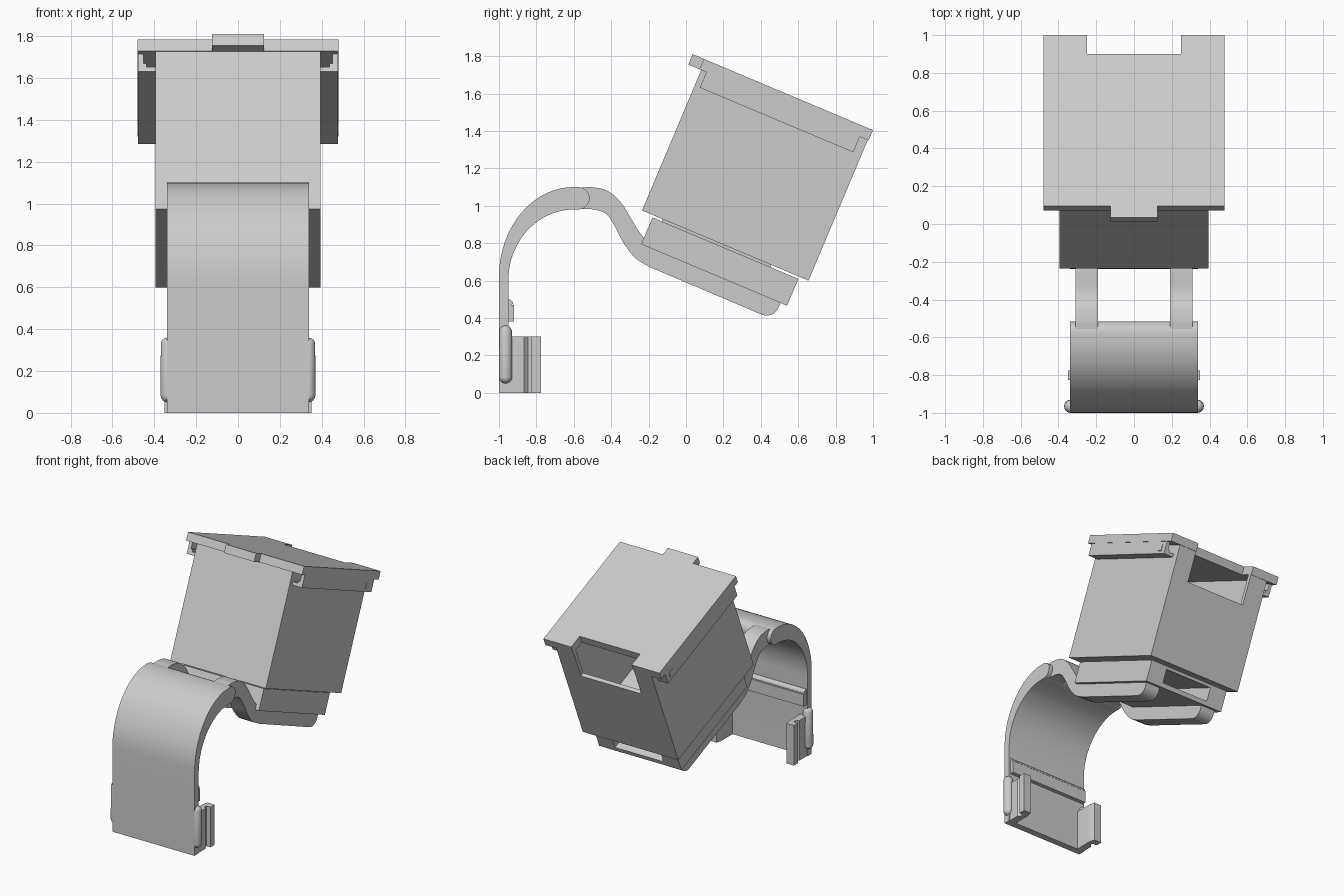
import bpy, bmesh, math
from mathutils import Vector

if "Cube" in bpy.data.objects:
    bpy.data.objects.remove(bpy.data.objects["Cube"])

grey = bpy.data.materials.new("light_grey")
grey.diffuse_color = (0.6, 0.6, 0.6, 1)
grey.use_nodes = True
grey.node_tree.nodes["Principled BSDF"].inputs["Base Color"].default_value = grey.diffuse_color

# Tilted frame of the container: u runs backward and down, w runs up
ORIGIN = Vector((0, -0.235, 0.975))
TILT = math.radians(22.85)
U = Vector((0, math.cos(TILT), -math.sin(TILT)))
W = Vector((0, math.sin(TILT), math.cos(TILT)))
X = Vector((1, 0, 0))


def local(x, u, w):
    return ORIGIN + X * x + U * u + W * w


def add_prism(bm, pts, vec):
    """Extrude a planar outline along vec."""
    verts = [bm.verts.new(p) for p in pts]
    face = bm.faces.new(verts)
    res = bmesh.ops.extrude_face_region(bm, geom=[face], use_keep_orig=True)
    moved = [g for g in res["geom"] if isinstance(g, bmesh.types.BMVert)]
    bmesh.ops.translate(bm, verts=moved, vec=vec)


def finish(name, bm, smooth=False):
    bmesh.ops.recalc_face_normals(bm, faces=bm.faces[:])
    me = bpy.data.meshes.new(name)
    bm.to_mesh(me)
    bm.free()
    me.materials.append(grey)
    ob = bpy.data.objects.new(name, me)
    bpy.context.collection.objects.link(ob)
    if smooth:
        bpy.ops.object.select_all(action='DESELECT')
        ob.select_set(True)
        bpy.context.view_layer.objects.active = ob
        bpy.ops.object.shade_smooth_by_angle(angle=math.radians(30))
    return ob


def prism(name, pts, vec, smooth=False):
    bm = bmesh.new()
    add_prism(bm, pts, vec)
    return finish(name, bm, smooth)


def blocks(name, boxes):
    """Blocks in the tilted frame, each (x0, x1, u0, u1, w0, w1)."""
    bm = bmesh.new()
    for x0, x1, u0, u1, w0, w1 in boxes:
        add_prism(bm, [local(x0, u0, w0), local(x1, u0, w0),
                       local(x1, u1, w0), local(x0, u1, w0)], W * (w1 - w0))
    return finish(name, bm)


def cuboid(name, x0, x1, y0, y1, z0, z1):
    return prism(name, [Vector(p) for p in ((x0, y0, z0), (x1, y0, z0), (x1, y1, z0), (x0, y1, z0))],
                 Vector((0, 0, z1 - z0)))


def arc(cy, cz, ry, rz, a0, a1, n):
    return [(cy + ry * math.cos(math.radians(a0 + (a1 - a0) * i / n)),
             cz + rz * math.sin(math.radians(a0 + (a1 - a0) * i / n))) for i in range(n + 1)]


def spline(pts, n=6):
    """Smooth curve through the points."""
    p = [Vector(q) for q in pts]
    p = [2 * p[0] - p[1]] + p + [2 * p[-1] - p[-2]]
    out = []
    for a, b, c, d in zip(p, p[1:], p[2:], p[3:]):
        for i in range(n):
            t = i / n
            out.append(0.5 * (2 * b + (c - a) * t + (2 * a - 5 * b + 4 * c - d) * t * t
                              + (3 * b - a - 3 * c + d) * t ** 3))
    return [tuple(q) for q in out] + [tuple(pts[-1])]


# Container: front and side walls, floor, and a back wall with a window
hw, t, depth, top = 0.395, 0.03, 0.966, 0.815
plan = [(-hw, 0), (hw, 0), (hw, depth - t), (hw - t, depth - t),
        (hw - t, t), (t - hw, t), (t - hw, depth - t), (-hw, depth - t)]
prism("container_walls", [local(x, u, 0) for x, u in plan], W * top)
blocks("container_floor", [(t - hw, hw - t, t, depth - t, 0, 0.04)])
back = [(-hw, 0), (hw, 0), (hw, top), (0.25, top), (0.25, 0.59),
        (-0.25, 0.59), (-0.25, top), (-hw, top)]
prism("container_back", [local(x, depth - t, w) for x, w in back], U * t)

# Lid with front tab and back notch
half = [(0.125, -0.075), (0.125, -0.01), (0.48, -0.01), (0.48, 0.971), (0.25, 0.971), (0.25, 0.862)]
lid = half + [(-x, u) for x, u in reversed(half)]
prism("lid", [local(x, u, top) for x, u in lid], W * 0.06)

# Channel rails under the lid edges, with small latch plates
for s, side in ((1, "right"), (-1, "left")):
    rail = [(0.395, 0.725), (0.477, 0.725), (0.477, top), (0.452, top),
            (0.452, 0.765), (0.437, 0.765), (0.437, 0.748), (0.395, 0.748)]
    prism(side + "_rail", [local(s * x, 0.03, w) for x, w in rail], U * 0.89)
    blocks(side + "_latch", [(s * 0.477, s * 0.48, 0.83, 0.88, 0.745, 0.79)])

# Base under the container, with a slot open at the back
blocks("base", [(-0.34, 0.34, 0.066, 0.912, -0.168, -0.135),
                (-0.34, 0.34, 0.066, 0.912, -0.035, -0.013),
                (-0.34, 0.34, 0.066, 0.5, -0.135, -0.035),
                (-0.34, -0.2, 0.5, 0.912, -0.135, -0.035),
                (0.2, 0.34, 0.5, 0.912, -0.135, -0.035)])
blocks("base_neck", [(-0.3, 0.3, 0.12, 0.75, -0.014, 0.001)])

# Curved hook plate
hook = ([(-1, 0)] + arc(-0.6, 0.62, 0.4, 0.48, 180, 90, 20)
        + arc(-0.575, 1.04, 0.06, 0.06, 90, -90, 10)
        + arc(-0.6, 0.6, 0.35, 0.38, 90, 180, 20) + [(-0.95, 0)])
prism("hook", [Vector((-0.34, y, z)) for y, z in hook], X * 0.68, True)

# Two arms sweeping from the hook along the underside of the base
upper = spline([(-0.56, 1.097), (-0.5, 1.099), (-0.42, 1.08), (-0.35, 1.02),
                (-0.29, 0.925), (-0.25, 0.86), (-0.2, 0.80)])
lower = spline([(-0.2, 0.675), (-0.27, 0.72), (-0.33, 0.795), (-0.375, 0.88),
                (-0.42, 0.95), (-0.48, 0.978), (-0.56, 0.983)])
tip = [local(0, u, w) for u, w in [(0.874, -0.166)] + arc(0.804, -0.195, 0.07, 0.07, 0, -90, 8)]
outline = upper + [tuple(local(0, 0.1, -0.166).yz)] + [tuple(p.yz) for p in tip] + lower
for s, side in ((1, "right"), (-1, "left")):
    prism(side + "_arm", [Vector((s * 0.19, y, z)) for y, z in outline], X * s * 0.12, True)

    # Rounded pad on the hook edge
    bm = bmesh.new()
    bmesh.ops.create_uvsphere(bm, u_segments=20, v_segments=12, radius=0.035)
    for v in bm.verts:
        v.co.z += 0.325 if v.co.z > 0.001 else 0.085
        v.co += Vector((s * 0.335, -0.965, 0))
    finish(side + "_pad", bm, True)

    # Clip standing behind the hook plate
    clip = [(0.28, -0.955), (0.335, -0.955), (0.335, -0.865), (0.315, -0.845), (0.315, -0.825),
            (0.35, -0.825), (0.35, -0.775), (0.29, -0.775), (0.28, -0.82)]
    prism(side + "_clip", [Vector((s * x, y, 0)) for x, y in clip], Vector((0, 0, 0.3)))

# Cross bar above the clips, with a raised lip
cuboid("cross_bar", -0.33, 0.33, -0.955, -0.92, 0.38, 0.47)
lip = [(-0.955, 0.46)] + arc(-0.95, 0.475, 0.025, 0.025, 0, 90, 6) + [(-0.955, 0.5)]
prism("cross_bar_lip", [Vector((-0.33, y, z)) for y, z in lip], X * 0.66, True)
